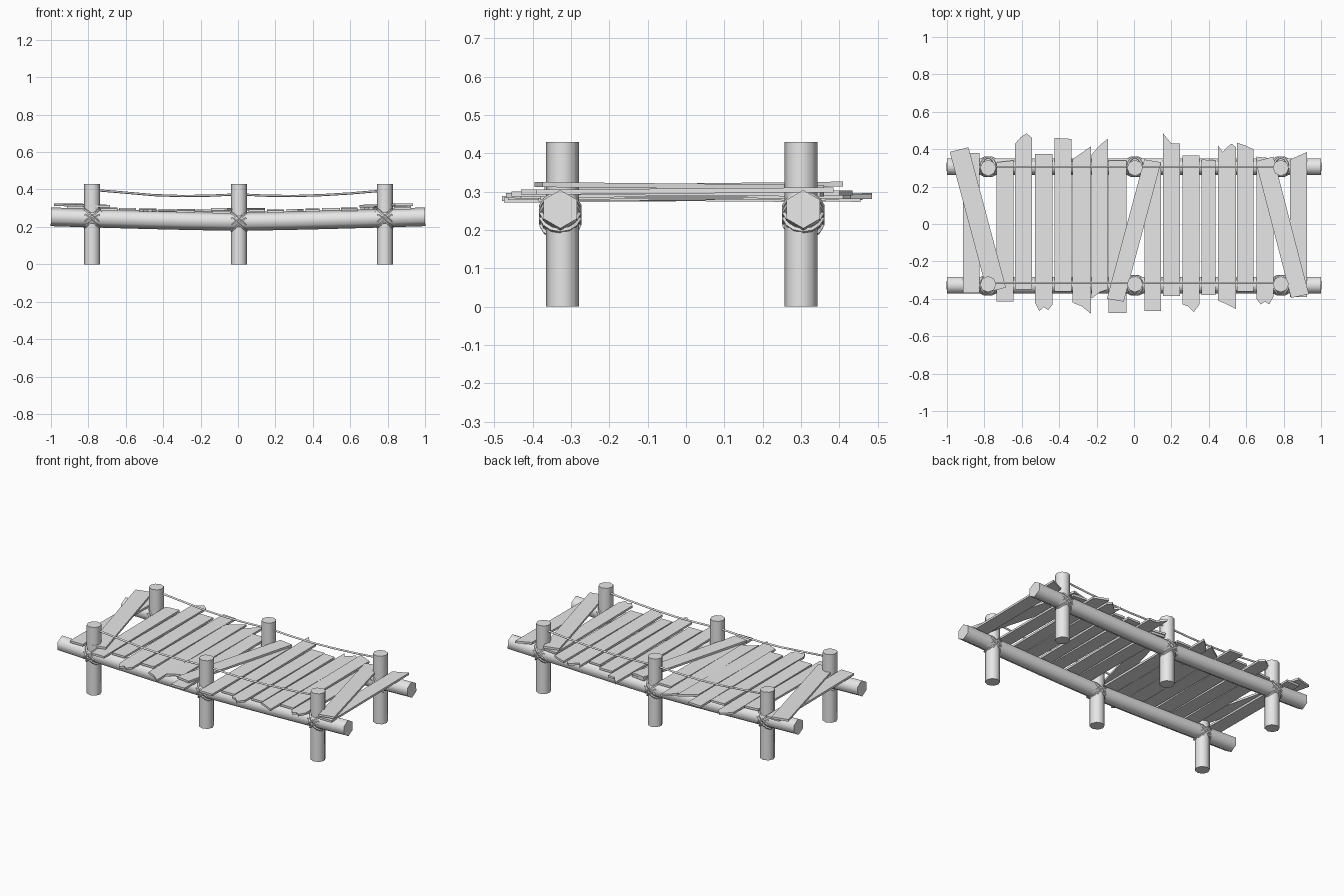
import bpy
import bmesh
import math
from mathutils import Vector

default_cube = bpy.data.objects.get("Cube")
if default_cube:
    bpy.data.objects.remove(default_cube, do_unlink=True)

# One plain grey for everything
grey = bpy.data.materials.new("weathered grey")
grey.use_nodes = True
grey.diffuse_color = (0.8, 0.8, 0.8, 1)
grey.node_tree.nodes["Principled BSDF"].inputs["Base Color"].default_value = grey.diffuse_color


def finish(name, bm, smooth=False):
    """Turn a bmesh into a coloured object."""
    bmesh.ops.recalc_face_normals(bm, faces=bm.faces)
    mesh = bpy.data.meshes.new(name)
    bm.to_mesh(mesh)
    bm.free()
    mesh.materials.append(grey)
    obj = bpy.data.objects.new(name, mesh)
    bpy.context.collection.objects.link(obj)
    if smooth:
        bpy.ops.object.select_all(action='DESELECT')
        obj.select_set(True)
        bpy.context.view_layer.objects.active = obj
        bpy.ops.object.shade_smooth_by_angle(angle=math.radians(62))
    return obj


def tube(name, path, radius, sides, up, closed=False):
    """Sweep a regular polygon along a path, with one corner towards up."""
    bm = bmesh.new()
    path = [Vector(p) for p in path]
    count = len(path)
    rings = []
    for i, point in enumerate(path):
        if closed:
            along = path[(i + 1) % count] - path[i - 1]
        else:
            along = path[min(i + 1, count - 1)] - path[max(i - 1, 0)]
        side = Vector(up).cross(along).normalized()
        top = along.cross(side).normalized()
        ring = []
        for k in range(sides):
            a = math.tau * k / sides
            ring.append(bm.verts.new(point + radius * (math.cos(a) * top + math.sin(a) * side)))
        rings.append(ring)
    for i in range(count if closed else count - 1):
        lower, upper = rings[i], rings[(i + 1) % count]
        for k in range(sides):
            n = (k + 1) % sides
            bm.faces.new((lower[k], lower[n], upper[n], upper[k]))
    if not closed:
        bm.faces.new(rings[0])
        bm.faces.new(rings[-1])
    return finish(name, bm, smooth=True)


def log_top(x):
    """Height of the sagging log's upper ridge."""
    return 0.278 + 0.025 * abs(x) ** 1.3


def plank(name, left, right, front, back, z_front, z_back, thick=0.013, lean=0):
    """Board with ragged ends; front and back list the end's y across the width."""
    bm = bmesh.new()

    def across(ys, shift):
        steps = len(ys) - 1
        return [(left + shift + (right - left) * i / steps, y) for i, y in enumerate(ys)]

    outline = across(front, 0) + across(back, lean)[::-1]
    verts = []
    for x, y in outline:
        t = (y + 0.4) / 0.8
        verts.append(bm.verts.new((x, y, z_front + (z_back - z_front) * t)))
    base = bm.faces.new(verts)
    lifted = bmesh.ops.extrude_face_region(bm, geom=[base])["geom"]
    top = [v for v in lifted if isinstance(v, bmesh.types.BMVert)]
    bmesh.ops.translate(bm, verts=top, vec=(0, 0, thick))
    return finish(name, bm)


# Posts, sagging logs, hand ropes and lashings on both sides
post_xs = {"right": -0.78, "middle": 0.005, "left": 0.785}
rope_points = [(-.8, .4), (-.6, .383), (-.45, .37), (-.3, .365), (-.15, .367), (0, .374),
               (.15, .367), (.3, .365), (.45, .37), (.6, .379), (.8, .396)]
for row, post_y, log_y in (("front", -0.322, -0.328), ("back", 0.3, 0.306)):
    tube(f"{row}_log", [(x / 4, log_y, log_top(x / 4) - 0.049) for x in range(-4, 5)],
         0.05, 6, (0, 0, 1))
    tube(f"{row}_hand_rope", [(x, post_y + 0.006, z) for x, z in rope_points],
         0.006, 6, (0, 0, 1))
    for place, x in post_xs.items():
        tube(f"{row}_{place}_post", [(x, post_y, 0), (x, post_y, 0.43)], 0.043, 8, (0, 1, 0))
        # Crossed rope loops around each joint
        for tilt in (-1, 1):
            for gap in (-0.007, 0.007):
                loop = []
                for i in range(14):
                    a = math.tau * i / 14
                    u = 0.062 * math.cos(a)
                    loop.append((x + 0.75 * u + gap * tilt, log_y + 0.05 * math.sin(a),
                                 log_top(x) - 0.05 + 0.66 * tilt * u - gap))
                tube(f"{row}_{place}_lashing", loop, 0.007, 5, (-0.66 * tilt, 0, 0.75), True)

# Deck boards: left edge, right edge, front end, back end
deck = [
    (-.915, -.825, (-.37, -.37), (.38, .38)),
    (-.735, -.645, (-.415, -.415), (.33, .34)),
    (-.635, -.545, (-.35, -.35), (.43, .465, .485, .46)),
    (-.53, -.435, (-.42, -.465, -.445, -.46, -.43), (.375, .375)),
    (-.425, -.335, (-.36, -.36), (.46, .455)),
    (-.33, -.23, (-.42, -.44, -.48), (.345, .38, .415)),
    (-.228, -.14, (-.4, -.365, -.35), (.37, .42, .455)),
    (-.135, -.04, (-.475, -.475), (.34, .34)),
    (.055, .145, (-.465, -.465), (.34, .33)),
    (.155, .245, (-.385, -.385), (.485, .43, .43)),
    (.26, .35, (-.43, -.44, -.47, -.43), (.365, .365)),
    (.36, .437, (-.38, -.38), (.345, .34)),
    (.45, .545, (-.41, -.43, -.455), (.42, .385, .41, .43, .41)),
    (.55, .638, (-.36, -.36), (.435, .42, .4)),
    (.655, .745, (-.4, -.43, -.415, -.43, -.39), (.36, .35)),
    (.835, .925, (-.39, -.39), (.345, .365, .385)),
]
for number, (left, right, front, back) in enumerate(deck, 1):
    z = log_top((left + right) / 2) - 0.004
    tip = 0.003 * (-1) ** number
    plank(f"deck_board_{number}", left, right, front, back, z - tip, z + tip)

# Loose boards lying diagonally over the deck
plank("right_loose_board", -.785, -.685, (-.365, -.34), (.385, .41), 0.304, 0.313, lean=-.2)
plank("middle_loose_board", -.145, -.055, (-.4, -.415), (.345, .33), 0.289, 0.288, lean=.2)
plank("left_loose_board", .84, .935, (-.395, -.375), (.335, .36), 0.312, 0.304, lean=-.19)
